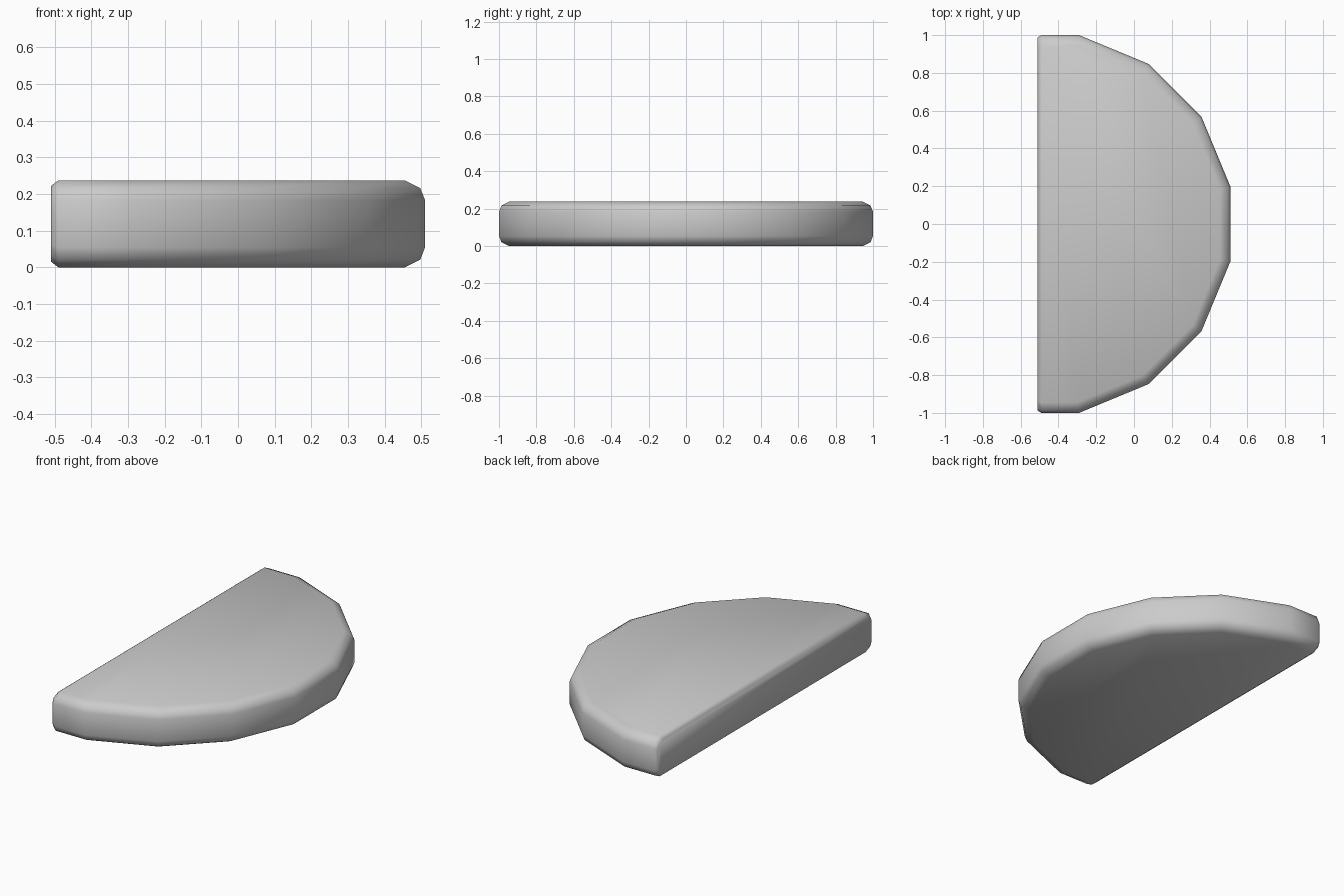
import bpy, bmesh, math

if "Cube" in bpy.data.objects:
    bpy.data.objects.remove(bpy.data.objects["Cube"])

H = 0.237            # slab thickness
CX = -0.49           # centre of the half disc
R = 1 / math.cos(math.radians(11.25))

# Edge profile: (height, radius factor)
LEVELS = [(0, .945), (.021, .987), (.054, 1), (H - .054, 1), (H - .021, .987), (H, .945)]
ANGLES = [math.radians(-78.75 + 22.5 * i) for i in range(8)]

bm = bmesh.new()

# Half-round rings, ending on the straight side
rings = []
for z, s in LEVELS:
    pts = [(0, -1)] + [(R * math.cos(a), R * math.sin(a)) for a in ANGLES] + [(0, 1)]
    rings.append([bm.verts.new((CX + x * s, y * s, z)) for x, y in pts])

# Curved rim, bottom and top
for lo, hi in zip(rings, rings[1:]):
    for i in range(len(lo) - 1):
        bm.faces.new((lo[i], lo[i + 1], hi[i + 1], hi[i]))
bm.faces.new(rings[0][::-1])
bm.faces.new(rings[-1])

# Straight back face with a small chamfer
loop = [r[0] for r in rings] + [r[-1] for r in reversed(rings)]
inner = [bm.verts.new((-0.51, v.co.y * .988, H / 2 + (v.co.z - H / 2) * .87)) for v in loop]
n = len(loop)
for i in range(n):
    j = (i + 1) % n
    bm.faces.new((loop[i], loop[j], inner[j], inner[i]))
bm.faces.new(inner)

bmesh.ops.recalc_face_normals(bm, faces=bm.faces[:])
for f in bm.faces:
    f.smooth = True
mesh = bpy.data.meshes.new("half_round_slab")
bm.to_mesh(mesh)
bm.free()
slab = bpy.data.objects.new("half_round_slab", mesh)
bpy.context.collection.objects.link(slab)
